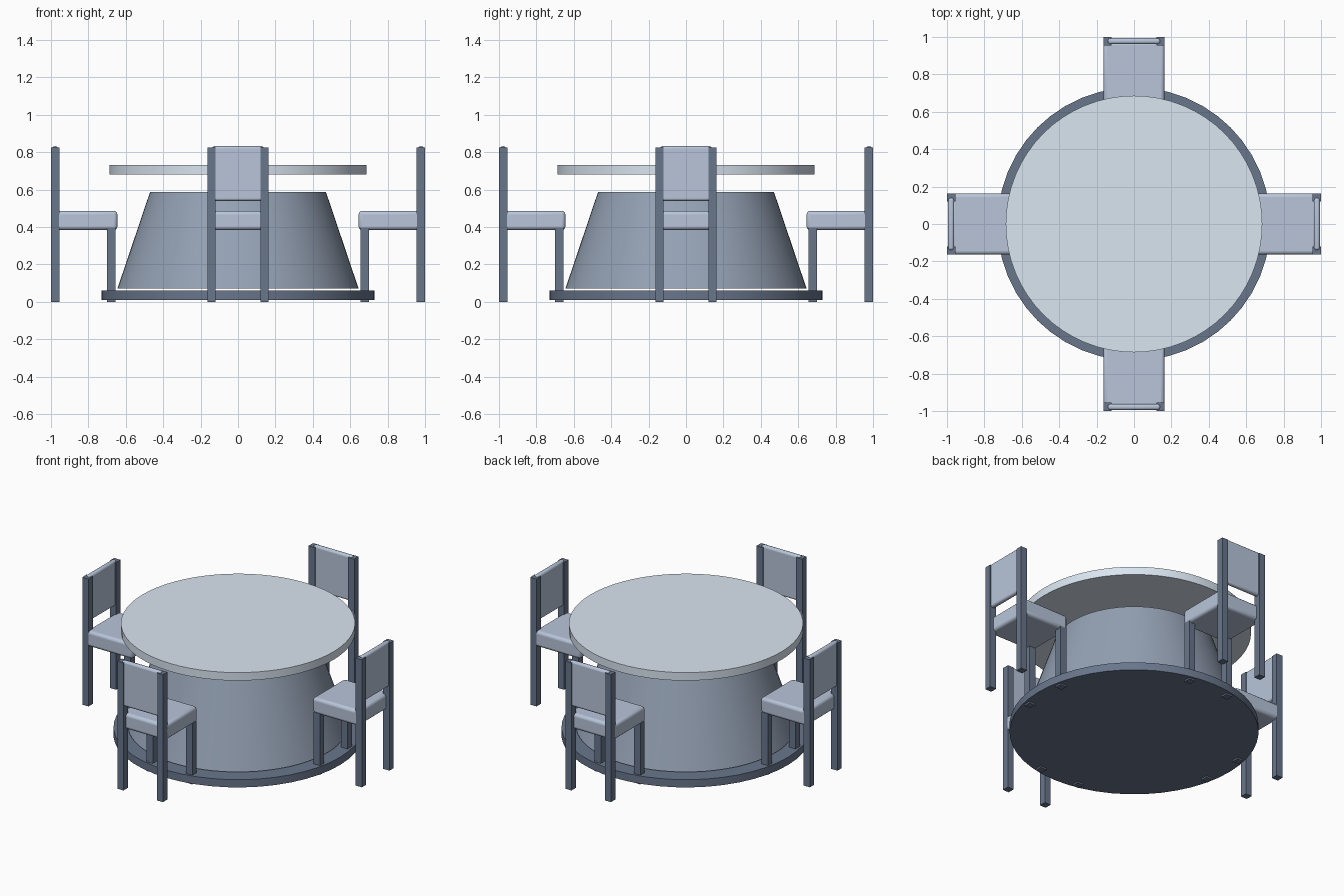
import bpy
import math
from mathutils import Matrix

if "Cube" in bpy.data.objects:
    bpy.data.objects.remove(bpy.data.objects["Cube"])


def paint(name, rgb):
    mat = bpy.data.materials.new(name)
    mat.diffuse_color = (*rgb, 1)
    mat.use_nodes = True
    mat.node_tree.nodes["Principled BSDF"].inputs["Base Color"].default_value = mat.diffuse_color
    return mat


TOP = paint("pale_grey", (0.70, 0.79, 0.88))
PEDESTAL = paint("mid_grey", (0.30, 0.36, 0.46))
CUSHION = paint("blue_grey", (0.48, 0.56, 0.70))
FRAME = paint("dark_slate", (0.14, 0.18, 0.26))


def finish(obj, name):
    obj.name = name
    bpy.ops.object.shade_smooth_by_angle(angle=math.radians(35))
    return obj


def disc(name, r_bottom, r_top, z0, z1, sides, mat):
    bpy.ops.mesh.primitive_cone_add(vertices=sides, radius1=r_bottom, radius2=r_top,
                                    depth=z1 - z0, location=(0, 0, (z0 + z1) / 2))
    obj = finish(bpy.context.object, name)
    obj.data.materials.append(mat)


def box(name, lo, hi, turn, mat, bevel=0):
    """Box between two corners, turned about the table's axis."""
    size = [b - a for a, b in zip(lo, hi)]
    mid = [(a + b) / 2 for a, b in zip(lo, hi)]
    bpy.ops.mesh.primitive_cube_add(size=1)
    obj = bpy.context.object
    obj.data.transform(Matrix.Translation(mid) @ Matrix.Diagonal((*size, 1)))
    obj.data.materials.append(mat)
    obj.rotation_euler.z = turn
    if bevel:
        mod = obj.modifiers.new("rounded_edges", 'BEVEL')
        mod.width = bevel
        mod.segments = 3
        finish(obj, name)
    obj.name = name


# Table: floor plate, tapered pedestal, round top
disc("table_base", 0.73, 0.73, 0.01, 0.06, 48, FRAME)
disc("table_pedestal", 0.645, 0.47, 0.07, 0.588, 64, PEDESTAL)
disc("table_top", 0.686, 0.686, 0.68, 0.732, 64, TOP)

# Four chairs facing the table, each modelled on the +x side
for i in range(4):
    turn = i * math.pi / 2
    box(f"seat_{i}", (0.645, -0.163, 0.385), (0.975, 0.163, 0.486), turn, CUSHION, 0.018)
    box(f"backrest_{i}", (0.962, -0.14, 0.54), (0.994, 0.14, 0.832), turn, CUSHION, 0.013)
    for side, y in (("left", -0.141), ("right", 0.141)):
        box(f"back_post_{side}_{i}", (0.955, y - 0.022, 0), (1.0, y + 0.022, 0.824), turn, FRAME)
        box(f"front_leg_{side}_{i}", (0.655, y - 0.022, 0), (0.70, y + 0.022, 0.395), turn, FRAME)
